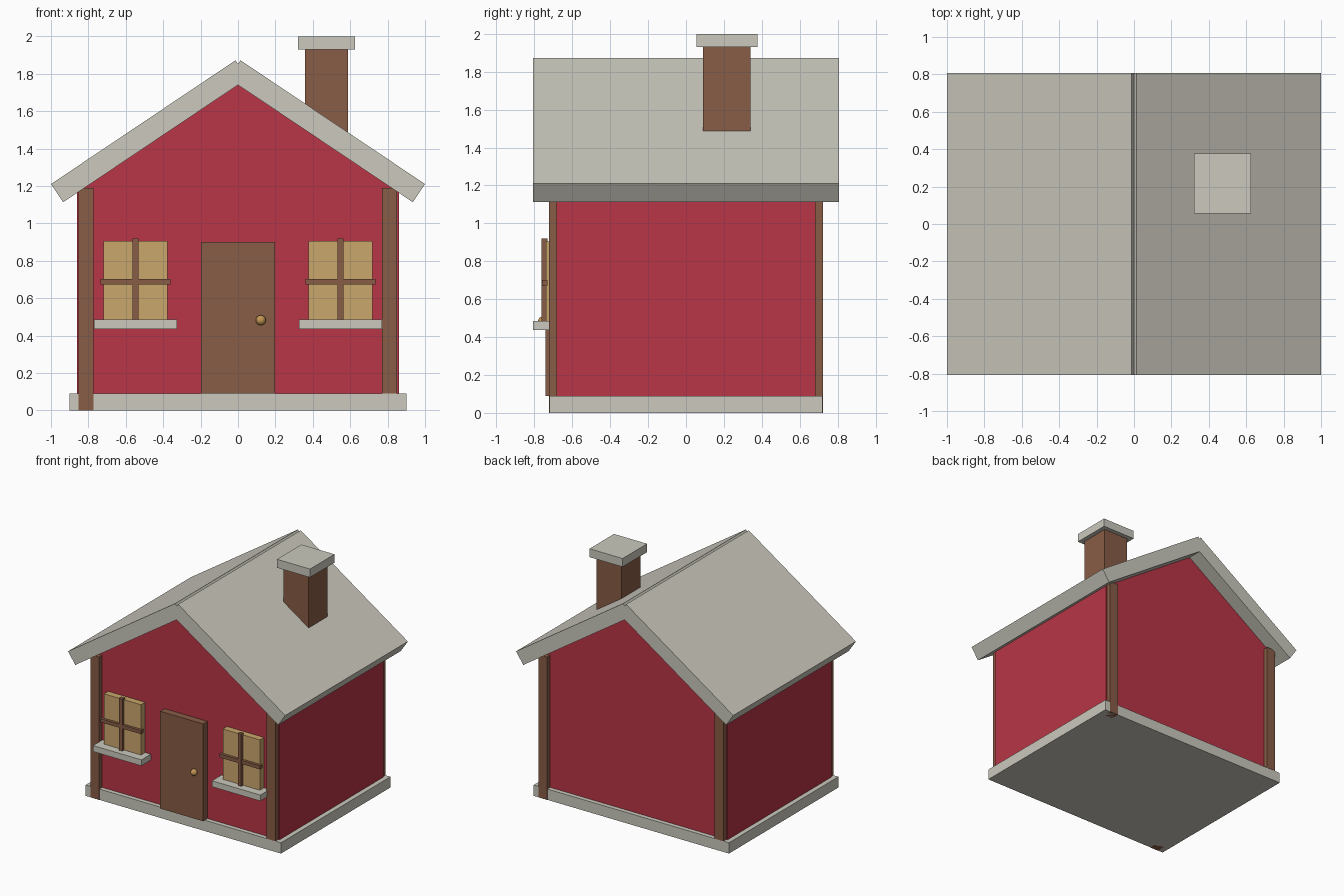
import bpy
import bmesh

if "Cube" in bpy.data.objects:
    bpy.data.objects.remove(bpy.data.objects["Cube"], do_unlink=True)


def material(name, *rgb):
    """Flat material from 0-255 display values, stored as linear."""
    linear = [((c / 255 + 0.055) / 1.055) ** 2.4 for c in rgb] + [1]
    mat = bpy.data.materials.new(name)
    mat.use_nodes = True
    mat.diffuse_color = linear
    mat.node_tree.nodes["Principled BSDF"].inputs["Base Color"].default_value = linear
    return mat


red = material("red_paint", 184, 53, 70)
brown = material("brown_wood", 136, 93, 70)
stone = material("pale_stone", 203, 201, 189)
amber = material("amber_glass", 203, 167, 108)
brass = material("brass", 196, 150, 84)


def finish(name, bm, mat):
    bmesh.ops.recalc_face_normals(bm, faces=bm.faces)
    mesh = bpy.data.meshes.new(name)
    bm.to_mesh(mesh)
    bm.free()
    mesh.materials.append(mat)
    obj = bpy.data.objects.new(name, mesh)
    bpy.context.collection.objects.link(obj)
    return obj


def prism(name, profile, y0, y1, mat):
    """Extrude an x-z outline from y0 to y1."""
    bm = bmesh.new()
    face = bm.faces.new([bm.verts.new((x, y0, z)) for x, z in profile])
    ext = bmesh.ops.extrude_face_region(bm, geom=[face])
    verts = [v for v in ext["geom"] if isinstance(v, bmesh.types.BMVert)]
    bmesh.ops.translate(bm, verts=verts, vec=(0, y1 - y0, 0))
    return finish(name, bm, mat)


def box(name, x, y, z, mat):
    """Box from (low, high) ranges on each axis."""
    outline = [(x[0], z[0]), (x[1], z[0]), (x[1], z[1]), (x[0], z[1])]
    return prism(name, outline, y[0], y[1], mat)


# Foundation and gabled walls
box("foundation", (-0.9, 0.9), (-0.72, 0.72), (0, 0.09), stone)
prism("walls", [(-0.861, 0.08), (0.861, 0.08), (0.861, 1.175),
                (0, 1.75), (-0.861, 1.175)], -0.684, 0.684, red)

# Roof slabs crossing at the ridge, leaving a small notch on top
for side, label in ((-1, "right"), (1, "left")):
    slab = [(0.013, 1.872), (1.0, 1.21), (0.935, 1.113), (-0.052, 1.775)]
    prism("roof_" + label, [(side * x, z) for x, z in slab], -0.807, 0.807, stone)

# Corner posts: one of each pair reaches the ground, the other the foundation
for turn, label in ((1, "front"), (-1, "back")):
    ys = sorted((turn * -0.722, turn * -0.65))
    box(label + "_long_post", sorted((turn * -0.853, turn * -0.773)),
        ys, (0, 1.19), brown)
    box(label + "_short_post", sorted((turn * 0.77, turn * 0.85)),
        ys, (0.09, 1.19), brown)

# Chimney
box("chimney", (0.358, 0.588), (0.09, 0.34), (1.42, 1.94), brown)
box("chimney_cap", (0.32, 0.625), (0.055, 0.377), (1.93, 2.0), stone)

# Door and knob
box("door", (-0.198, 0.198), (-0.742, -0.67), (0.09, 0.9), brown)
bm = bmesh.new()
bmesh.ops.create_uvsphere(bm, u_segments=20, v_segments=12, radius=0.027)
knob = finish("door_knob", bm, brass)
knob.location = (0.122, -0.754, 0.482)
for poly in knob.data.polygons:
    poly.use_smooth = True

# Windows with crossed bars and a sill
for cx, label in ((-0.548, "right"), (0.548, "left")):
    def span(half):
        return (cx - half, cx + half)
    box("window_pane_" + label, span(0.171), (-0.738, -0.67), (0.47, 0.905), amber)
    box("window_upright_" + label, span(0.016), (-0.763, -0.73), (0.47, 0.92), brown)
    box("window_crossbar_" + label, span(0.187), (-0.76, -0.73), (0.672, 0.702), brown)
    box("window_sill_" + label, span(0.223), (-0.807, -0.67), (0.436, 0.486), stone)
